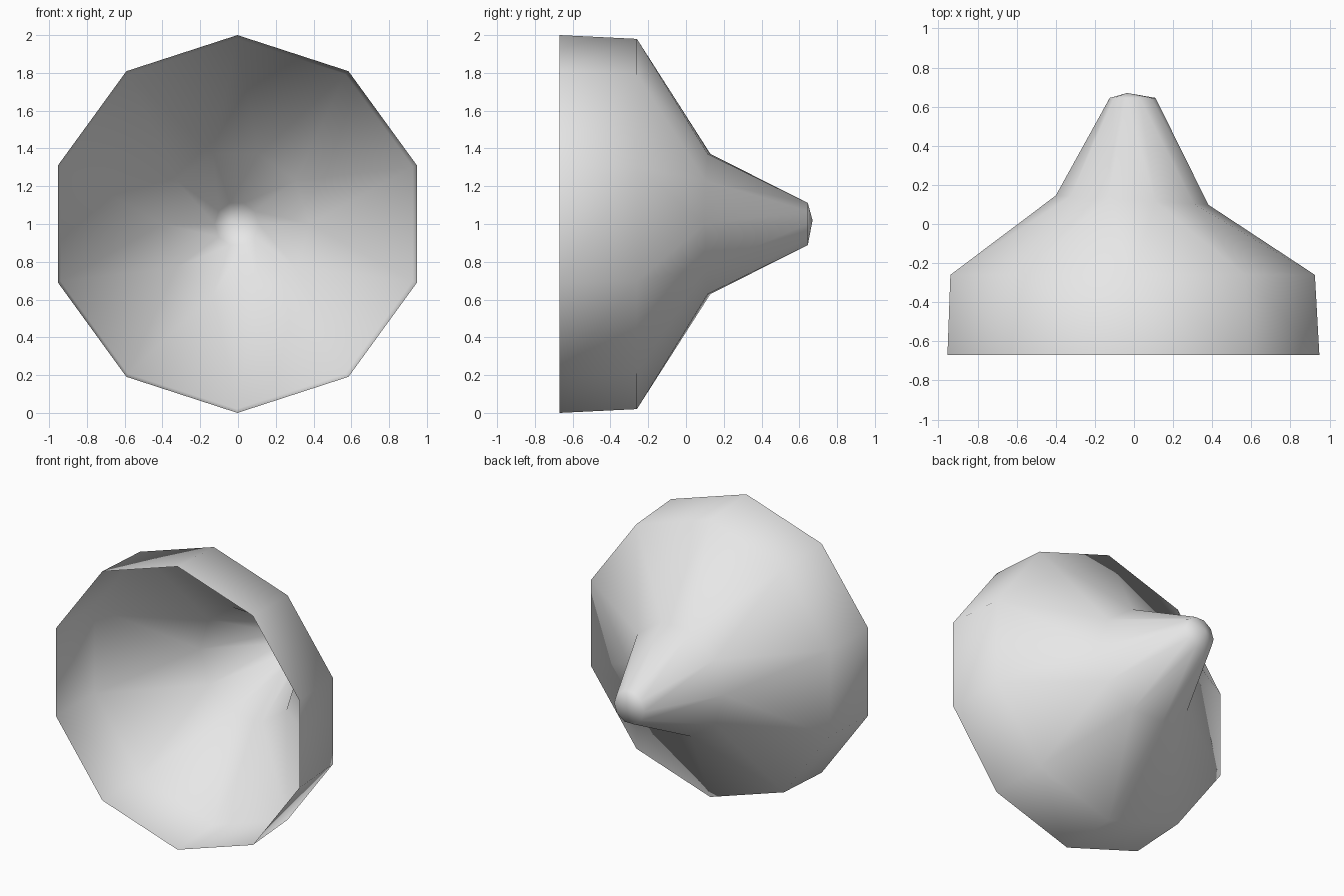
import bpy
import bmesh
from math import cos, sin, pi

cube = bpy.data.objects.get("Cube")
if cube:
    bpy.data.objects.remove(cube, do_unlink=True)

SIDES = 10
STEP = 2 * pi / SIDES

grey = bpy.data.materials.new("light_grey")
grey.use_nodes = True
colour = (0.8, 0.8, 0.8, 1)
grey.diffuse_color = colour
grey.node_tree.nodes["Principled BSDF"].inputs["Base Color"].default_value = colour

bm = bmesh.new()


def ring(radius, y, cx=0.0, turn=0.0, tilt=0.0):
    """Ten-sided ring around the y axis, optionally turned and leaning."""
    verts = []
    for i in range(SIDES):
        a = pi / 2 + (i + turn) * STEP
        x, z = radius * cos(a), radius * sin(a)
        verts.append(bm.verts.new((cx + x, y + tilt * x, 1 + z)))
    return verts


# Rings from the open mouth to the narrow end
mouth = ring(1.0, -0.67, cx=-0.003)
shoulder = ring(0.98, -0.26, cx=-0.007)
neck = ring(0.39, 0.122, cx=-0.01, turn=0.5, tilt=-0.06)
nose = ring(0.117, 0.645, cx=-0.007, turn=0.5)
tip = bm.verts.new((-0.035, 0.67, 1.02))

# Straight wall, flared cone of alternating triangles, spout and rounded tip
for i in range(SIDES):
    j = (i + 1) % SIDES
    bm.faces.new((mouth[i], mouth[j], shoulder[j], shoulder[i]))
    bm.faces.new((shoulder[i], shoulder[j], neck[i]))
    bm.faces.new((shoulder[j], neck[j], neck[i]))
    bm.faces.new((neck[i], neck[j], nose[j], nose[i]))
    bm.faces.new((nose[i], nose[j], tip))

bmesh.ops.recalc_face_normals(bm, faces=bm.faces[:])
for face in bm.faces:
    face.smooth = True

mesh = bpy.data.meshes.new("funnel_shell")
bm.to_mesh(mesh)
bm.free()
mesh.materials.append(grey)
funnel = bpy.data.objects.new("funnel_shell", mesh)
bpy.context.collection.objects.link(funnel)
